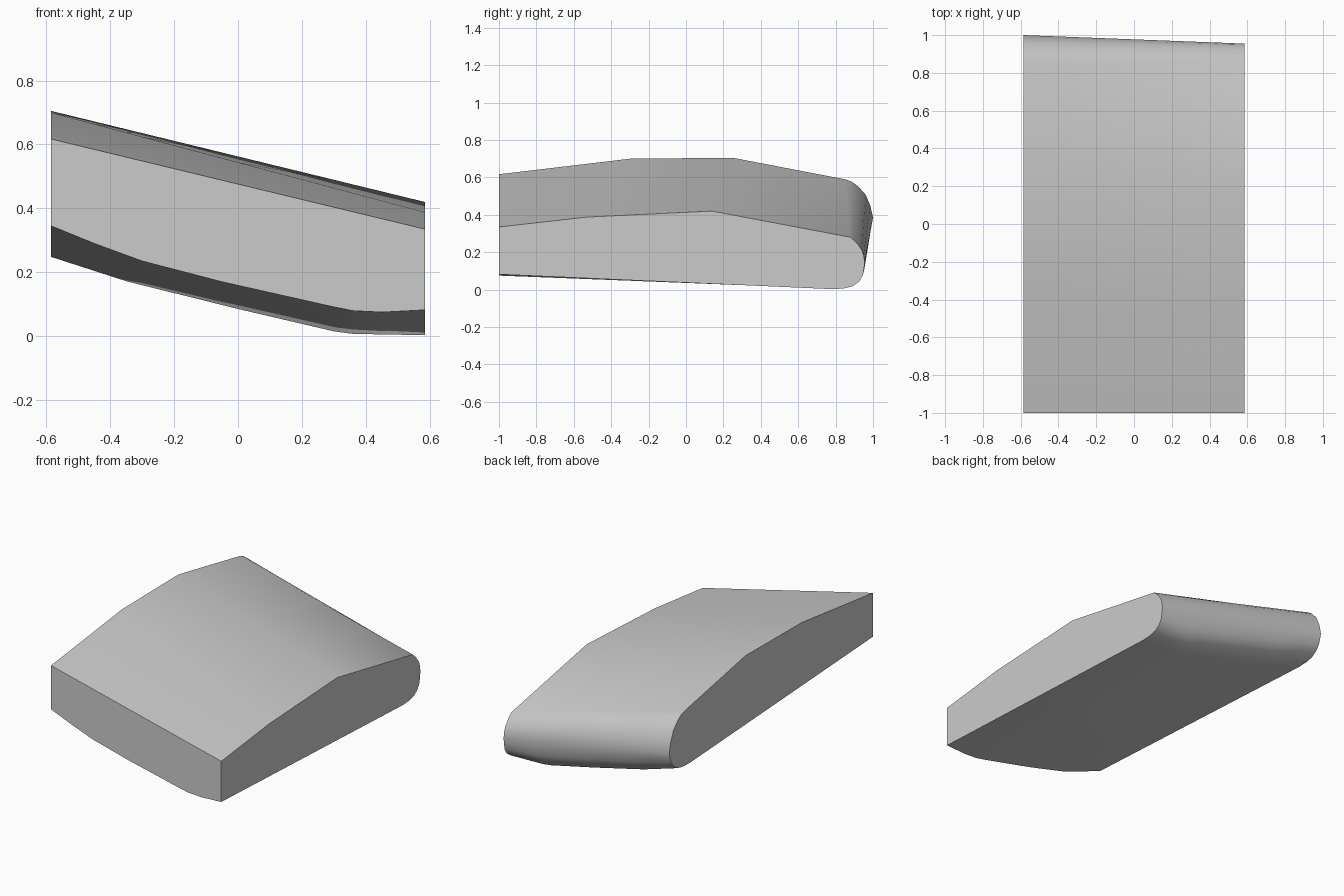
import bpy, bmesh, math

if "Cube" in bpy.data.objects:
    bpy.data.objects.remove(bpy.data.objects["Cube"])

HALF = 0.585

def lerp(a, b, t):
    return a + (b - a) * t

def sample(curve, x):
    for (x0, z0), (x1, z1) in zip(curve, curve[1:]):
        if x <= x1:
            return lerp(z0, z1, (x - x0) / (x1 - x0))
    return curve[-1][1]

# Underside edge heights along x, at the front and at the rounded back
front_low = [(-HALF, .345), (-.45, .29), (-.3, .235), (-.05, .17), (.35, .08), (.45, .075), (HALF, .082)]
back_low = [(-HALF, .248), (-.35, .172), (0, .085), (.3, .015), (.36, .007), (HALF, .003)]

# Upper outline (y, z) at the left and right ends, front to nose tip
left_top = [(-1, .617), (-.3, .70), (.25, .705), (.85, .59), (.885, .578), (.92, .553), (.96, .508), (.985, .45), (1, .385)]
right_top = [(-1, .335), (-.53, .388), (.14, .42), (.88, .28), (.9, .262), (.92, .241), (.94, .212), (.95, .185), (.955, .15)]

# Lower nose: y at left, y at right, height fraction between underside and tip
low_nose = [(.992, .952, .75), (.98, .945, .5), (.955, .925, .27), (.92, .89, .1), (.87, .84, .02), (.80, .78, 0)]

def section(x):
    t = (x + HALF) / (2 * HALF)
    pts = [(lerp(a[0], b[0], t), lerp(a[1], b[1], t)) for a, b in zip(left_top, right_top)]
    tip, low = pts[-1][1], sample(back_low, x)
    pts += [(lerp(a, b, t), lerp(low, tip, f)) for a, b, f in low_nose]
    return pts + [(-1, sample(front_low, x))]

# Slanted padded block, lofted from end to end
bm = bmesh.new()
stations = [-HALF, -.45, -.35, -.3, -.05, 0, .3, .36, .45, HALF]
rings = [[bm.verts.new((x, y, z)) for y, z in section(x)] for x in stations]
n = len(rings[0])
for r0, r1 in zip(rings, rings[1:]):
    for i in range(n):
        j = (i + 1) % n
        bm.faces.new((r0[i], r0[j], r1[j], r1[i]))
bm.faces.new(rings[0])
bm.faces.new(rings[-1][::-1])
bmesh.ops.recalc_face_normals(bm, faces=bm.faces[:])
mesh = bpy.data.meshes.new("slanted_block")
bm.to_mesh(mesh)
bm.free()
block = bpy.data.objects.new("slanted_block", mesh)
bpy.context.collection.objects.link(block)

grey = bpy.data.materials.new("light grey")
grey.diffuse_color = (0.6, 0.6, 0.6, 1)
grey.use_nodes = True
grey.node_tree.nodes["Principled BSDF"].inputs["Base Color"].default_value = grey.diffuse_color
mesh.materials.append(grey)

bpy.context.view_layer.objects.active = block
block.select_set(True)
bpy.ops.object.shade_smooth_by_angle(angle=math.radians(30))
